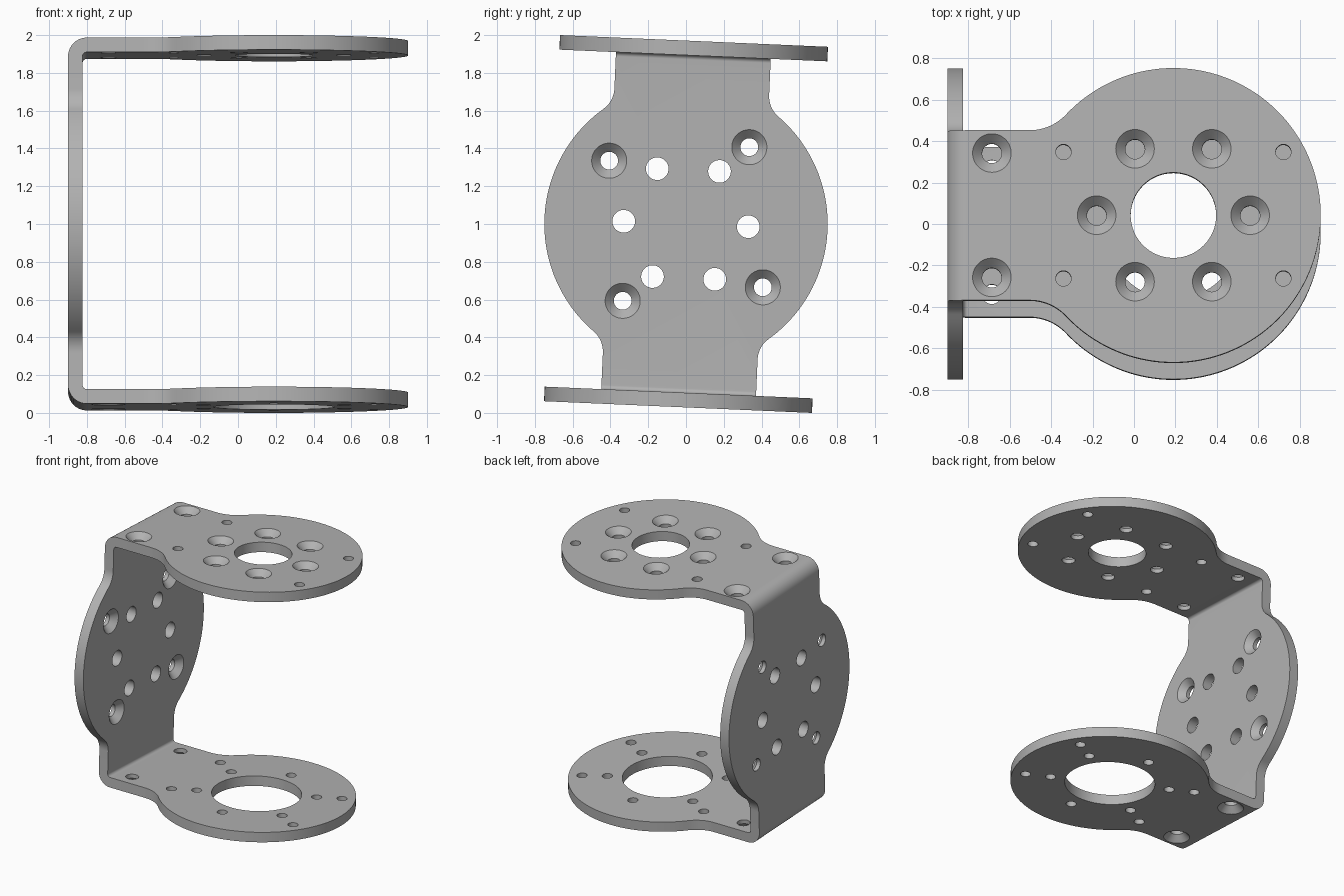
import bpy, bmesh
from math import sin, cos, atan2, sqrt, pi, radians
from mathutils import Matrix, Vector

if "Cube" in bpy.data.objects:
    bpy.data.objects.remove(bpy.data.objects["Cube"])

T = 0.077            # sheet thickness
TOP = 0.97           # half height
LEFT = -0.9          # outer face of the back wall
BEND = 0.1           # outer bend radius
NECK = 0.41          # half width of the necks
CX = 0.19            # centre of the round plates
BX, BZ = LEFT + BEND, TOP - BEND


def side_path(length, radius, fillet, stop, steps=40):
    """Neck edge, concave fillet and disc edge, as (along, across) points."""
    h = NECK + fillet
    c = sqrt((radius + fillet) ** 2 - h * h)
    end = atan2(-h, c)
    start = atan2(h, -c)
    pts = [(-length, NECK)]
    for i in range(13):
        a = -pi / 2 + (end + pi / 2) * i / 12
        pts.append((-c + fillet * cos(a), h + fillet * sin(a)))
    for i in range(1, steps + 1):
        a = start + (stop - start) * i / steps
        pts.append((radius * cos(a), radius * sin(a)))
    return pts


def add_sheet(bm, outline, length, place):
    """Flat plate from an outline, left open where the necks join the bends."""
    a = [bm.verts.new(place(u, v, 0)) for u, v in outline]
    b = [bm.verts.new(place(u, v, T)) for u, v in outline]
    bm.faces.new(a)
    bm.faces.new(b[::-1])
    for i, (u, v) in enumerate(outline):
        j = (i + 1) % len(outline)
        if abs(u - outline[j][0]) < 1e-6 and abs(u) > length - 1e-4:
            continue
        bm.faces.new((a[i], a[j], b[j], b[i]))


def add_bend(bm, s, steps=10):
    rings = []
    for i in range(steps + 1):
        a = pi / 2 * i / steps
        rings.append([bm.verts.new((BX - r * cos(a), y, s * (BZ + r * sin(a))))
                      for r, y in ((BEND, -NECK), (BEND, NECK),
                                   (BEND - T, NECK), (BEND - T, -NECK))])
    for p, q in zip(rings, rings[1:]):
        for k in range(4):
            m = (k + 1) % 4
            bm.faces.new((p[k], p[m], q[m], q[k]))


def add_hole(bm, origin, axis, r, sink=0, n=48):
    """Lathed cutter; a sink radius adds a conical countersink."""
    rings = [(r, -0.12), (r, 0.05)]
    if sink:
        rings = [(r, -0.12), (r, r - sink), (sink, 0), (sink, 0.05)]
    m = Matrix.Translation(origin) @ Vector(axis).to_track_quat('Z', 'Y').to_matrix().to_4x4()
    loops = [[bm.verts.new(m @ Vector((q * cos(2 * pi * i / n), q * sin(2 * pi * i / n), h)))
              for i in range(n)] for q, h in rings]
    bm.faces.new(loops[0][::-1])
    bm.faces.new(loops[-1])
    for p, q in zip(loops, loops[1:]):
        for i in range(n):
            j = (i + 1) % n
            bm.faces.new((p[i], p[j], q[j], q[i]))


def to_object(bm, name):
    bmesh.ops.remove_doubles(bm, verts=bm.verts, dist=1e-5)
    bmesh.ops.recalc_face_normals(bm, faces=bm.faces)
    mesh = bpy.data.meshes.new(name)
    bm.to_mesh(mesh)
    bm.free()
    obj = bpy.data.objects.new(name, mesh)
    bpy.context.collection.objects.link(obj)
    return obj


def circle(count, radius, first):
    return [(radius * cos(radians(first) + 2 * pi * i / count),
             radius * sin(radians(first) + 2 * pi * i / count)) for i in range(count)]


# Bent sheet: two round plates, back wall and bends
bm = bmesh.new()
reach = CX - BX
half = side_path(reach, 0.71, 0.24, 0, 56)
plate = half + [(u, -v) for u, v in half[-2::-1]]
for s in (1, -1):
    add_sheet(bm, plate, reach, lambda u, v, d: (CX + u, v, s * (TOP - d)))
    add_bend(bm, s)
quarter = side_path(BZ, 0.75, 0.14, pi / 2, 24)
upper = quarter + [(-u, v) for u, v in quarter[-2::-1]]
wall = upper + [(u, -v) for u, v in upper[::-1]]
add_sheet(bm, wall, BZ, lambda u, v, d: (LEFT + d, v, u))
bracket = to_object(bm, "bracket")

# Hole cutters
bm = bmesh.new()
SMALL, SCREW, SINK = 0.037, 0.047, 0.093
corners = [(x, y) for x in (-0.53, 0.53) for y in (-0.305, 0.305)]
for s, bore in ((1, 0.206), (-1, 0.322)):
    z, axis = s * TOP, (0, 0, s)
    add_hole(bm, (CX, 0, z), axis, bore, n=96)
    for x, y in corners:
        add_hole(bm, (CX + x, y, z), axis, SMALL)
    for y in (-0.3, 0.3):
        add_hole(bm, (-0.685, y, z), axis, SCREW, SINK)
for x, y in circle(6, 0.37, 0):
    add_hole(bm, (CX + x, y, TOP), (0, 0, 1), SCREW, SINK)
for x, y in circle(6, 0.43, 30):
    add_hole(bm, (CX + x, y, -TOP), (0, 0, -1), SMALL)
for y, z in circle(6, 0.33, 0):
    add_hole(bm, (LEFT + T, y, z), (1, 0, 0), 0.06)
for y, z in circle(4, 0.527, 53):
    add_hole(bm, (LEFT + T, y, z), (1, 0, 0), SCREW, SINK)
cutter = to_object(bm, "hole_cutter")
cutter.hide_render = True

# Cut the holes
mod = bracket.modifiers.new("holes", 'BOOLEAN')
mod.operation = 'DIFFERENCE'
mod.solver = 'EXACT'
mod.object = cutter
bpy.ops.object.select_all(action='DESELECT')
bracket.select_set(True)
bpy.context.view_layer.objects.active = bracket
bpy.ops.object.modifier_apply(modifier=mod.name)
bpy.data.objects.remove(cutter)

# Grey metal
grey = bpy.data.materials.new("grey_metal")
grey.use_nodes = True
colour = (0.45, 0.45, 0.45, 1)
grey.diffuse_color = colour
grey.node_tree.nodes["Principled BSDF"].inputs["Base Color"].default_value = colour
bracket.data.materials.clear()
bracket.data.materials.append(grey)
bpy.ops.object.shade_smooth_by_angle(angle=radians(30))

# Slight lean towards the back
bracket.rotation_euler.x = radians(-2.5)
bracket.location.z = 1.0
